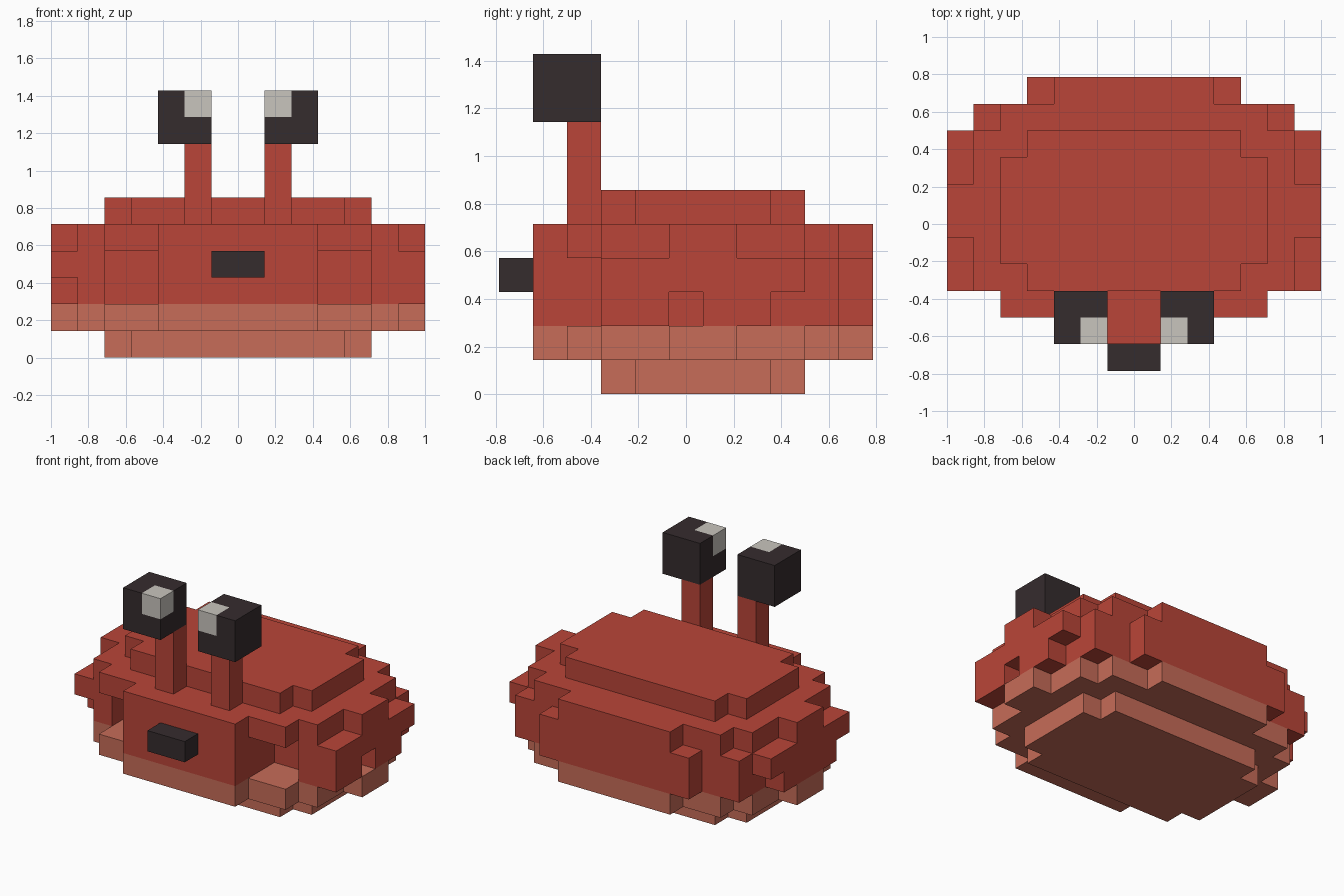
import bpy
import bmesh
from mathutils import Vector

if "Cube" in bpy.data.objects:
    bpy.data.objects.remove(bpy.data.objects["Cube"], do_unlink=True)

U = 1 / 7      # edge of one block
BACK = 5.5     # blocks from the front tip to the centre


def material(name, rgb):
    m = bpy.data.materials.new(name)
    m.use_nodes = True
    m.diffuse_color = (*rgb, 1)
    m.node_tree.nodes["Principled BSDF"].inputs["Base Color"].default_value = (*rgb, 1)
    return m


RED = material("shell red", (0.49, 0.06, 0.04))
ORANGE = material("belly orange", (0.571, 0.15, 0.098))
DARK = material("dark", (0.036, 0.025, 0.027))
PALE = material("eye glint", (0.584, 0.558, 0.515))


def box(x0, x1, y0, y1, z0, z1):
    return {(x, y, z) for x in range(x0, x1) for y in range(y0, y1) for z in range(z0, z1)}


def mirrored(cells):
    return cells | {(-1 - x, y, z) for x, y, z in cells}


def block_object(name, cells, mats, rule=lambda cell: 0):
    """Outer skin of a set of blocks, with coplanar faces joined."""
    bm = bmesh.new()
    verts = {}

    def vert(p):
        key = tuple(p)
        if key not in verts:
            verts[key] = bm.verts.new((p[0] * U, (p[1] - BACK) * U, p[2] * U))
        return verts[key]

    for cell in sorted(cells):
        for axis in range(3):
            for side in (0, 1):
                near = list(cell)
                near[axis] += 2 * side - 1
                if tuple(near) in cells:
                    continue
                a, b = Vector((0, 0, 0)), Vector((0, 0, 0))
                a[(axis + 1) % 3] = 1
                b[(axis + 2) % 3] = 1
                o = Vector(cell)
                o[axis] += side
                loop = [o, o + a, o + a + b, o + b]
                if not side:
                    loop.reverse()
                face = bm.faces.new([vert(p) for p in loop])
                face.material_index = rule(cell)
    bmesh.ops.dissolve_limit(bm, angle_limit=0.01, verts=bm.verts[:],
                             edges=bm.edges[:], delimit={'MATERIAL'})
    mesh = bpy.data.meshes.new(name)
    bm.to_mesh(mesh)
    bm.free()
    for m in mats:
        mesh.materials.append(m)
    obj = bpy.data.objects.new(name, mesh)
    bpy.context.collection.objects.link(obj)
    return obj


# Half of the body, layer by layer
half = set()
for z in (0, 5):                       # foot and crown
    half |= box(0, 4, 3, 9, z, z + 1) | box(0, 5, 4, 8, z, z + 1)
for z in (1, 4):                       # belly rim and upper shell
    for width, front, rear in ((3, 1, 11), (5, 2, 10), (6, 3, 9), (7, 5, 7)):
        half |= box(0, width, front, rear, z, z + 1)
half |= box(0, 3, 1, 11, 2, 4) | box(0, 4, 4, 11, 2, 4)    # mid shell
half |= box(0, 6, 4, 10, 2, 4) | box(5, 6, 3, 9, 2, 4)
half |= box(6, 7, 3, 9, 3, 4)                              # side ridge
body = mirrored(half)

# Uneven lower edge of the side ridges
body |= box(6, 7, 3, 5, 2, 3) | box(6, 7, 6, 8, 2, 3)
body |= box(-7, -6, 4, 8, 2, 3)
block_object("body", body, [RED, ORANGE], lambda c: int(c[2] < 2))

# Nose
block_object("nose", box(-1, 1, 0, 1, 3, 4), [DARK])

# Eye stalks and eyes, with a pale inner front corner
for name, left in (("left", 1), ("right", -3)):
    inner = 1 if left > 0 else -2
    block_object(name + "_eye_stalk", box(inner, inner + 1, 2, 3, 5, 8), [RED])
    block_object(name + "_eye", box(left, left + 2, 1, 3, 8, 10), [DARK, PALE],
                 lambda c, i=inner: int(c == (i, 1, 9)))
